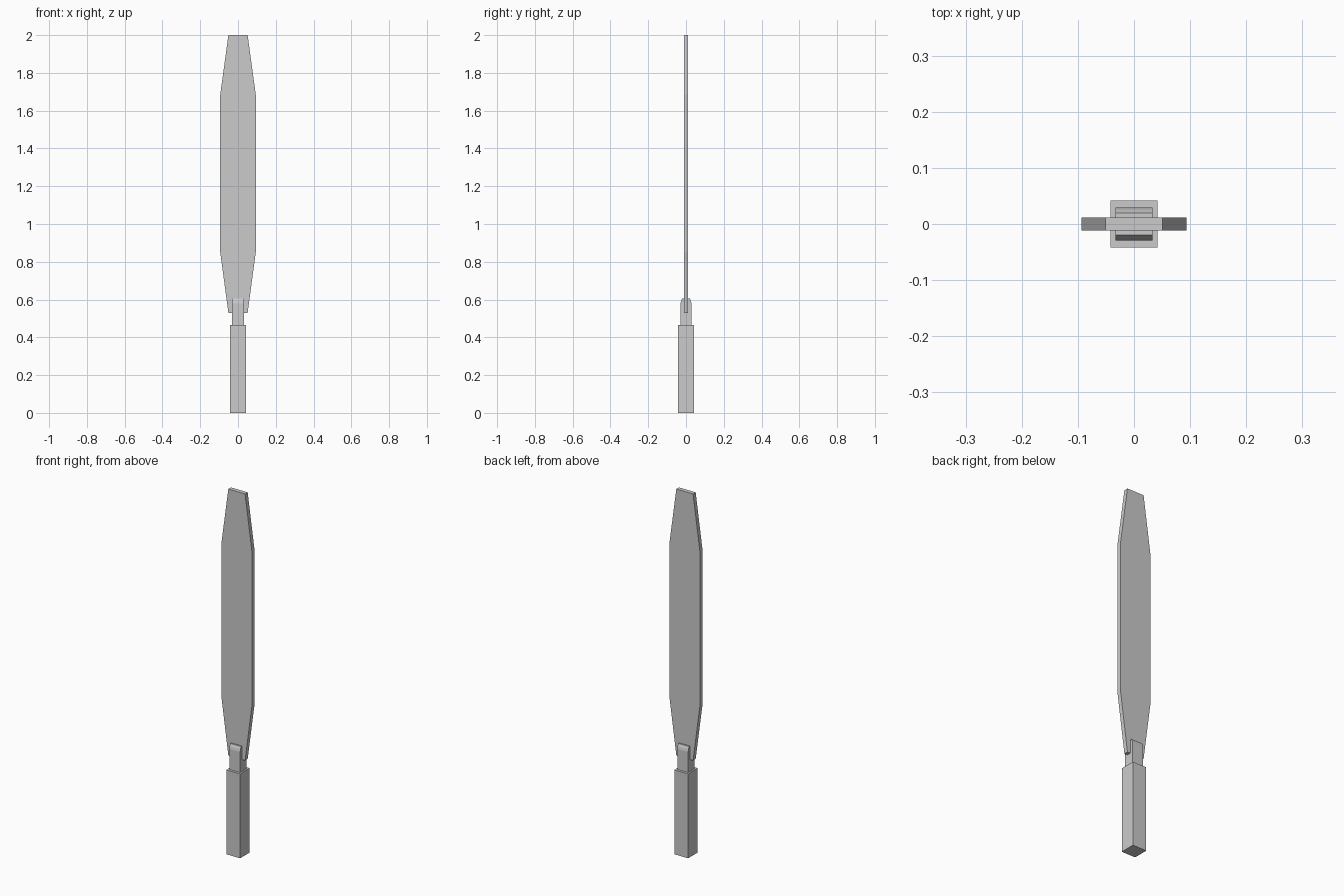
import bpy
import bmesh

if "Cube" in bpy.data.objects:
    bpy.data.objects.remove(bpy.data.objects["Cube"])


def prism(name, profile, depth, axis):
    """Extrude a 2D (u, z) profile symmetrically along 'x' or 'y'."""
    bm = bmesh.new()

    def place(u, z, d):
        return (u, d, z) if axis == 'y' else (d, u, z)

    face = bm.faces.new([bm.verts.new(place(u, z, -depth)) for u, z in profile])
    ext = bmesh.ops.extrude_face_region(bm, geom=[face])
    shift = place(0, 0, 2 * depth)
    verts = [g for g in ext['geom'] if isinstance(g, bmesh.types.BMVert)]
    bmesh.ops.translate(bm, verts=verts, vec=shift)
    bmesh.ops.recalc_face_normals(bm, faces=bm.faces)
    mesh = bpy.data.meshes.new(name)
    bm.to_mesh(mesh)
    bm.free()
    obj = bpy.data.objects.new(name, mesh)
    bpy.context.collection.objects.link(obj)
    return obj


def mirrored(half):
    """Close a right-hand outline (bottom to top) with its mirror image."""
    return half + [(-u, z) for u, z in reversed(half)]


# Square grip
prism("handle", mirrored([(0.042, 0.0), (0.042, 0.465)]), 0.042, 'y')

# Narrower neck with chamfered top, clamping the blade
prism("neck", mirrored([(0.029, 0.465), (0.029, 0.578), (0.026, 0.592), (0.02, 0.605)]),
      0.033, 'x')

# Flat tapered blade
prism("blade", mirrored([(0.051, 0.53), (0.094, 0.85), (0.094, 1.685), (0.051, 2.0)]),
      0.0115, 'y')
